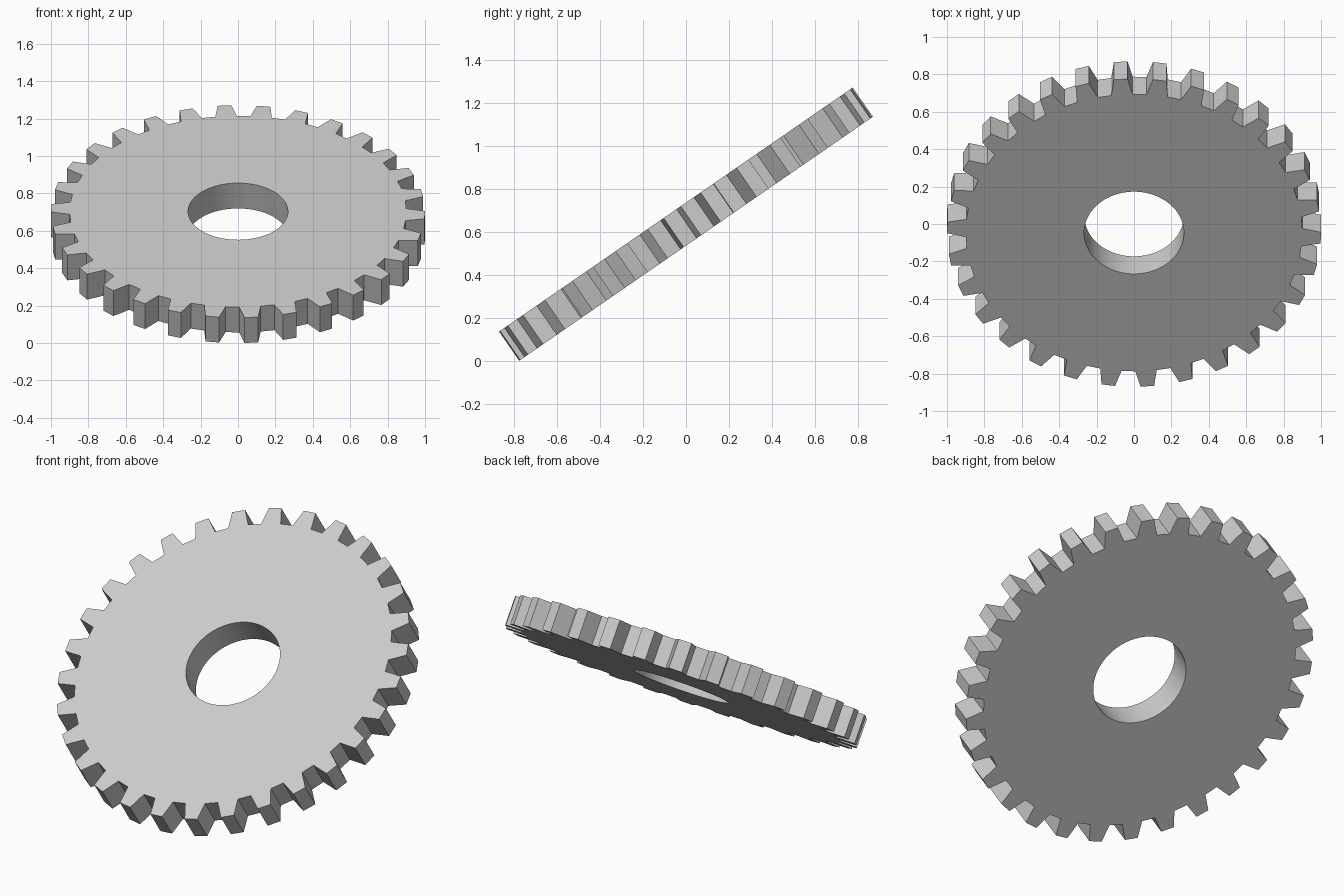
import bpy
import bmesh
from math import radians, sin, cos
from mathutils import Matrix

cube = bpy.data.objects.get("Cube")
if cube:
    bpy.data.objects.remove(cube, do_unlink=True)

TEETH = 30
TIP_RADIUS, ROOT_RADIUS, BORE_RADIUS = 1.0, 0.9, 0.267
TIP_HALF, BASE_HALF = radians(2.1), radians(3.65)
THICKNESS = 0.165
TILT = radians(34.6)
PHASE = radians(82.1)

# Grey metal
grey = bpy.data.materials.new("grey_metal")
grey.use_nodes = True
colour = (0.6, 0.6, 0.6, 1)
grey.diffuse_color = colour
grey.node_tree.nodes["Principled BSDF"].inputs["Base Color"].default_value = colour

# Tooth outline: base, tip, tip, base for each tooth
tooth = [(-BASE_HALF, ROOT_RADIUS), (-TIP_HALF, TIP_RADIUS),
         (TIP_HALF, TIP_RADIUS), (BASE_HALF, ROOT_RADIUS)]
outline = [(PHASE + radians(360 / TEETH) * i + a, r)
           for i in range(TEETH) for a, r in tooth]

# Four matching loops: outer and bore, top and bottom
bm = bmesh.new()


def loop(points, z):
    return [bm.verts.new((r * cos(a), r * sin(a), z)) for a, r in points]


bore = [(a, BORE_RADIUS) for a, r in outline]
half = THICKNESS / 2
loops = [loop(outline, half), loop(bore, half), loop(bore, -half), loop(outline, -half)]

# Top face, bore wall, bottom face and toothed rim
count = len(outline)
for k in range(4):
    a, b = loops[k], loops[(k + 1) % 4]
    for i in range(count):
        j = (i + 1) % count
        bm.faces.new((a[i], a[j], b[j], b[i]))
bmesh.ops.recalc_face_normals(bm, faces=bm.faces)

# Lean the wheel back and rest it on the ground
bm.transform(Matrix.Rotation(TILT, 4, "X"))
lowest = min(v.co.z for v in bm.verts)
bmesh.ops.translate(bm, verts=bm.verts, vec=(0, 0, -lowest))

mesh = bpy.data.meshes.new("gear_wheel")
bm.to_mesh(mesh)
bm.free()
mesh.materials.append(grey)
gear = bpy.data.objects.new("gear_wheel", mesh)
bpy.context.collection.objects.link(gear)

# Smooth bore, crisp teeth
bpy.ops.object.select_all(action="DESELECT")
gear.select_set(True)
bpy.context.view_layer.objects.active = gear
bpy.ops.object.shade_smooth_by_angle(angle=radians(30))
